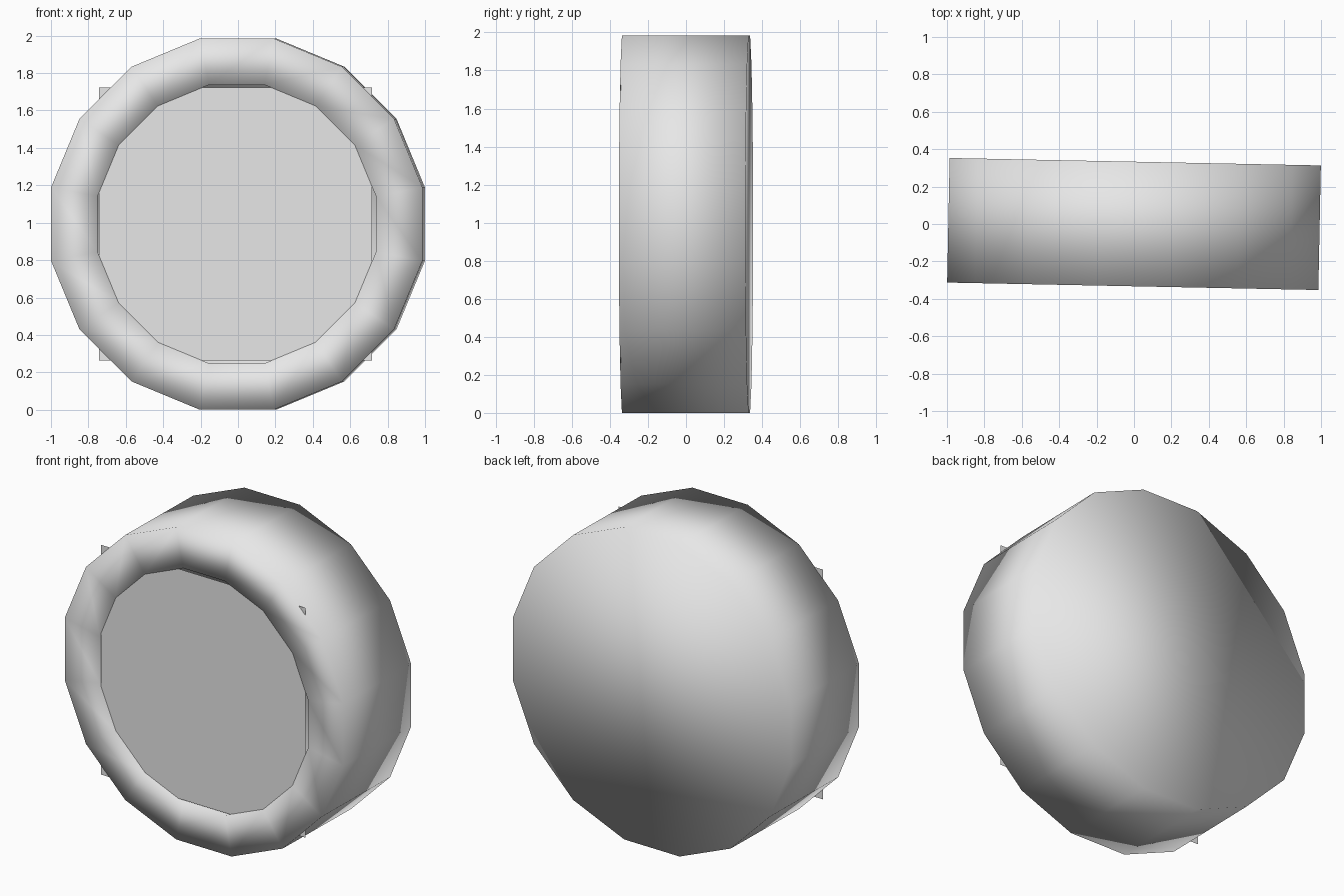
import bpy, bmesh, math
from mathutils import Matrix

if "Cube" in bpy.data.objects:
    bpy.data.objects.remove(bpy.data.objects["Cube"])

SIDES = 16
APOTHEM = 0.9925          # outer flat-to-centre distance
HOLE = 0.745              # recess flat-to-centre distance
HALF = 0.333              # half thickness
RECESS = 0.1
PLACE = Matrix.Translation((0, 0, APOTHEM)) @ Matrix.Rotation(math.radians(-1.15), 4, 'Z')

grey = bpy.data.materials.new("light_grey")
grey.diffuse_color = (0.8, 0.8, 0.8, 1)
grey.use_nodes = True
grey.node_tree.nodes["Principled BSDF"].inputs["Base Color"].default_value = grey.diffuse_color


def make_object(name, bm, smooth):
    bmesh.ops.recalc_face_normals(bm, faces=bm.faces)
    for f in bm.faces:
        f.smooth = smooth
    mesh = bpy.data.meshes.new(name)
    bm.to_mesh(mesh)
    bm.free()
    mesh.materials.append(grey)
    obj = bpy.data.objects.new(name, mesh)
    obj.matrix_world = PLACE
    bpy.context.collection.objects.link(obj)
    return obj


def ring(bm, apothem, y):
    r = apothem / math.cos(math.pi / SIDES)
    angles = [(i + 0.5) * math.tau / SIDES for i in range(SIDES)]
    return [bm.verts.new((r * math.cos(a), y, r * math.sin(a))) for a in angles]


# Drum: closed back, outer wall, front rim and shallow recess
bm = bmesh.new()
loops = [ring(bm, APOTHEM, HALF), ring(bm, APOTHEM, -HALF),
         ring(bm, HOLE, -HALF), ring(bm, HOLE, -HALF + RECESS)]
for a, b in zip(loops, loops[1:]):
    for i in range(SIDES):
        j = (i + 1) % SIDES
        bm.faces.new((a[i], a[j], b[j], b[i]))
bm.faces.new(loops[0])
bm.faces.new(loops[-1])
make_object("drum", bm, True)

# Square panel just behind the rim, its corners poking past the drum
bm = bmesh.new()
s, y = 0.73, -HALF + 0.004
bm.faces.new([bm.verts.new((x * s - 0.008, y, z * s))
              for x, z in ((-1, -1), (1, -1), (1, 1), (-1, 1))])
panel = make_object("front_panel", bm, False)
if panel.data.polygons[0].normal.y > 0:
    panel.data.flip_normals()
